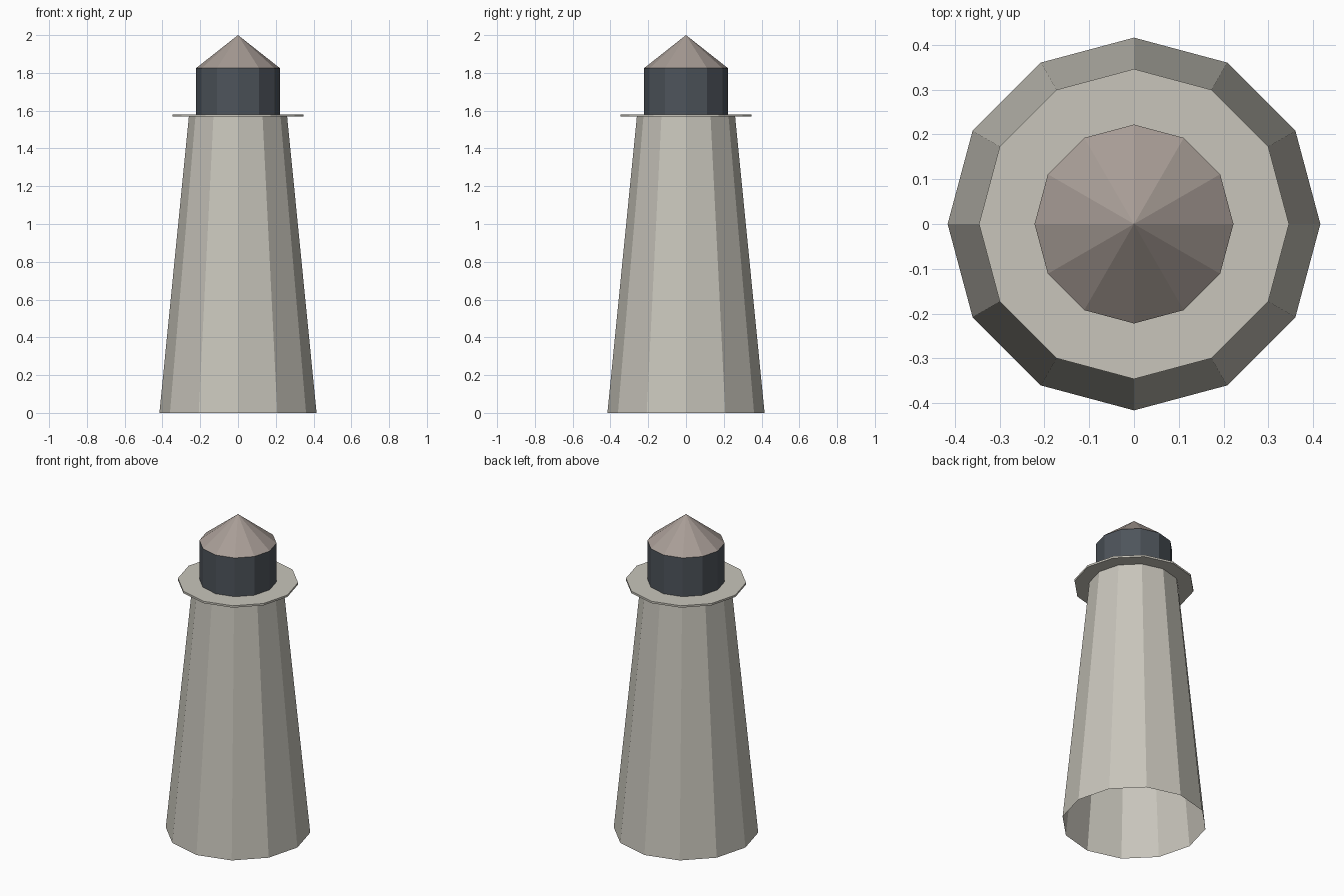
import bpy
import bmesh
from math import cos, sin, pi

SIDES = 12

cube = bpy.data.objects.get("Cube")
if cube:
    bpy.data.objects.remove(cube, do_unlink=True)


def srgb(*channels):
    return tuple((c / 255 / 12.92) if c < 11 else ((c / 255 + 0.055) / 1.055) ** 2.4
                 for c in channels) + (1.0,)


def material(name, color):
    mat = bpy.data.materials.new(name)
    mat.use_nodes = True
    mat.diffuse_color = color
    node = next(n for n in mat.node_tree.nodes if n.type == 'BSDF_PRINCIPLED')
    node.inputs["Base Color"].default_value = color
    return mat


def lathe(name, mat, profile, cap_bottom=True, cap_top=True):
    """Flat-shaded twelve-sided solid from (radius, height) pairs; radius 0 is a tip."""
    bm = bmesh.new()
    rings = []
    for radius, z in profile:
        count = SIDES if radius else 1
        rings.append([bm.verts.new((radius * cos(2 * pi * i / SIDES),
                                    radius * sin(2 * pi * i / SIDES), z))
                      for i in range(count)])
    for low, high in zip(rings, rings[1:]):
        for i in range(SIDES):
            j = (i + 1) % SIDES
            if len(high) == 1:
                bm.faces.new((low[i], low[j], high[0]))
            else:
                bm.faces.new((low[i], low[j], high[j], high[i]))
    if cap_bottom:
        bm.faces.new(rings[0][::-1])
    if cap_top and len(rings[-1]) > 1:
        bm.faces.new(rings[-1])
    mesh = bpy.data.meshes.new(name)
    bm.to_mesh(mesh)
    bm.free()
    mesh.materials.append(mat)
    obj = bpy.data.objects.new(name, mesh)
    bpy.context.collection.objects.link(obj)
    return obj


stone = material("pale stone", srgb(200, 197, 187))
glass = material("dark glass", srgb(78, 84, 91))
roofing = material("warm grey roofing", srgb(168, 157, 150))

# Tapered tower, hollow and open at the foot
lathe("tower", stone, [(0.416, 0), (0.26, 1.57)], cap_bottom=False, cap_top=False)
# Thin gallery plate
lathe("gallery", stone, [(0.346, 1.568), (0.346, 1.58)])
# Lantern room
lathe("lantern_room", glass, [(0.222, 1.58), (0.222, 1.825)], cap_bottom=False, cap_top=False)
# Pointed roof
lathe("roof", roofing, [(0.222, 1.825), (0, 2)])
